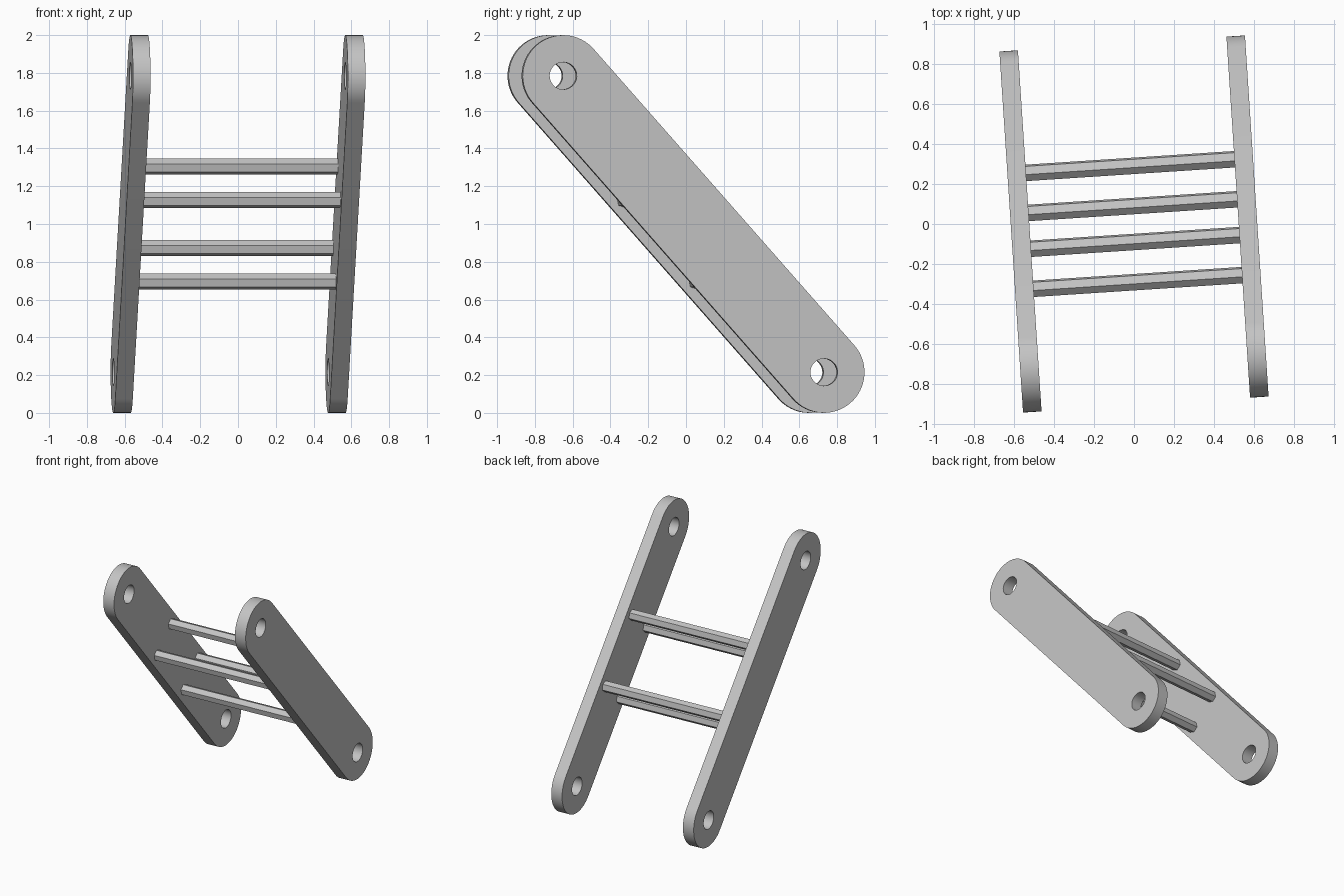
import bpy, bmesh, math
from mathutils import Matrix, Vector

cube = bpy.data.objects.get("Cube")
if cube:
    bpy.data.objects.remove(cube, do_unlink=True)

GAP = 0.57          # half distance between plate centres
THICK = 0.093       # plate thickness
HALF = 1.046        # centre to pivot hole
RADIUS = 0.215      # rounded plate end
HOLE = 0.072
YAW, PITCH = math.radians(3.75), math.radians(131.4)

# Local x runs across the frame, local y runs along the plates
FRAME = (Matrix.Translation((0, 0, 1)) @ Matrix.Rotation(YAW, 4, 'Z')
         @ Matrix.Rotation(PITCH, 4, 'X'))

grey = bpy.data.materials.new("plain grey")
grey.use_nodes = True
grey.diffuse_color = (0.55, 0.55, 0.55, 1)
grey.node_tree.nodes["Principled BSDF"].inputs["Base Color"].default_value = grey.diffuse_color


def arc(cy, r, start, sweep, steps):
    """Points on an arc in the local y-z plane."""
    angles = [start + sweep * i / steps for i in range(steps + 1)]
    return [(cy + r * math.cos(a), r * math.sin(a)) for a in angles]


def extruded(name, loops, x0, x1, offset=(0, 0)):
    """Fill closed loops (outline and holes) and extrude along local x."""
    bm = bmesh.new()
    edges = []
    for loop in loops:
        vs = [bm.verts.new((x0, y + offset[0], z + offset[1])) for y, z in loop]
        edges += [bm.edges.new((vs[i - 1], vs[i])) for i in range(len(vs))]
    bmesh.ops.triangle_fill(bm, use_beauty=True, edges=edges, normal=(1, 0, 0))
    ext = bmesh.ops.extrude_face_region(bm, geom=bm.faces[:], use_keep_orig=True)
    moved = [v for v in ext["geom"] if isinstance(v, bmesh.types.BMVert)]
    bmesh.ops.translate(bm, verts=moved, vec=Vector((x1 - x0, 0, 0)))
    bmesh.ops.recalc_face_normals(bm, faces=bm.faces[:])
    mesh = bpy.data.meshes.new(name)
    bm.to_mesh(mesh)
    bm.free()
    mesh.materials.append(grey)
    obj = bpy.data.objects.new(name, mesh)
    bpy.context.collection.objects.link(obj)
    obj.matrix_world = FRAME
    return obj


# Side plates with rounded ends and pivot holes
q = math.pi / 2
outline = arc(HALF, RADIUS, -q, math.pi, 32) + arc(-HALF, RADIUS, q, math.pi, 32)
holes = [arc(s * HALF, HOLE, 0, 2 * math.pi, 32)[:-1] for s in (1, -1)]
plates = []
for name, side in (("left_plate", 1), ("right_plate", -1)):
    x = side * GAP
    plates.append(extruded(name, [outline] + holes, x - THICK / 2, x + THICK / 2))

# Hexagonal crossbars, ending just inside the outer plate faces
hexagon = arc(0, 0.0435, math.pi / 6, 2 * math.pi, 6)[:-1]
reach = GAP + THICK / 2 - 0.002
for end, y in (("upper", 0.288), ("lower", -0.288)):
    for edge, z in (("front", 0.134), ("back", -0.134)):
        extruded(f"{end}_{edge}_crossbar", [hexagon], -reach, reach, (y, z))

# Smooth the rounded ends and hole walls only
bpy.ops.object.select_all(action='DESELECT')
for p in plates:
    p.select_set(True)
bpy.context.view_layer.objects.active = plates[0]
bpy.ops.object.shade_smooth_by_angle(angle=math.radians(30))
